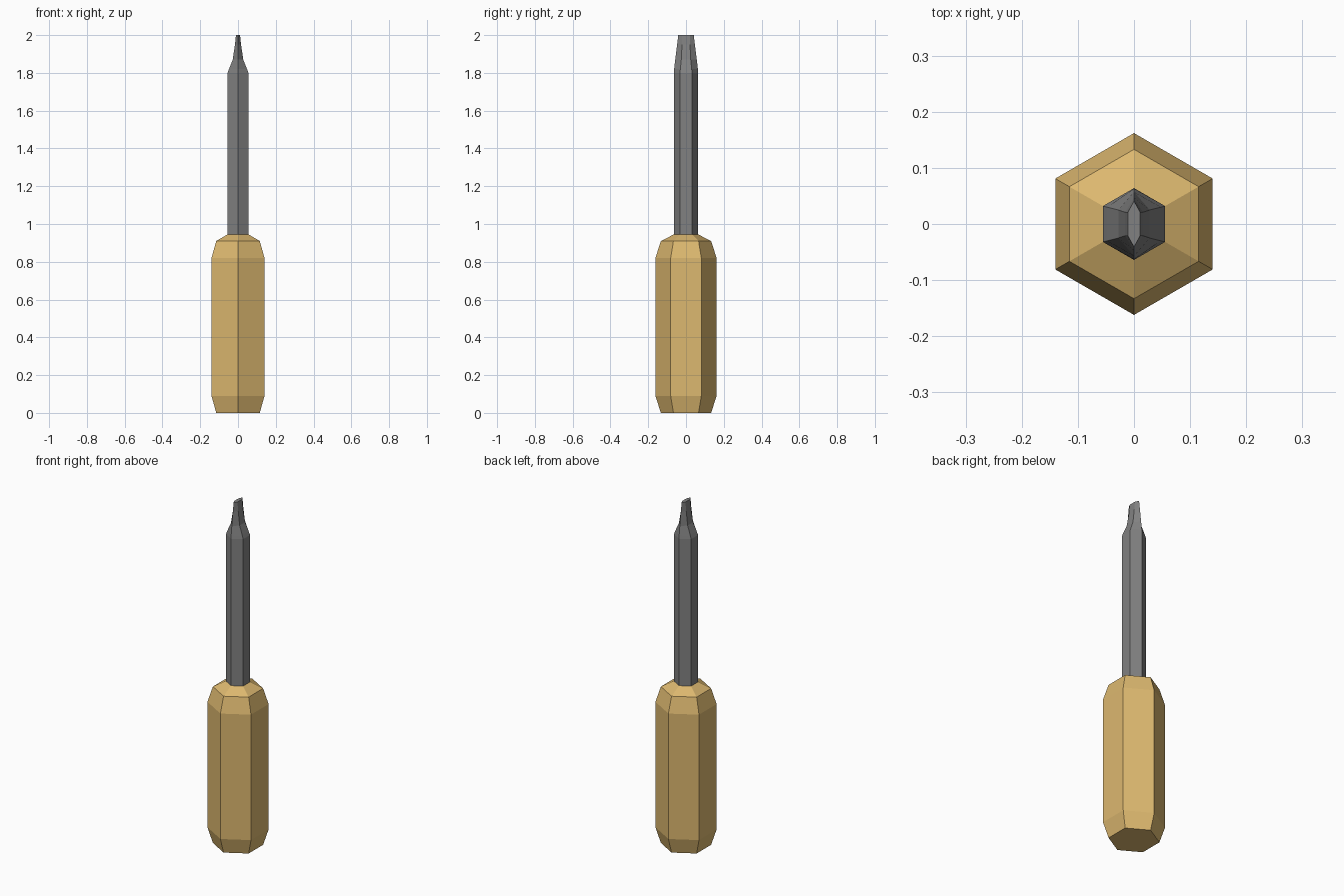
import bpy, bmesh

if "Cube" in bpy.data.objects:
    bpy.data.objects.remove(bpy.data.objects["Cube"])


def hex_loft(name, rings, color=None):
    """Loft six-sided rings given as (z, side half-width x, side half-width y, point y)."""
    bm = bmesh.new()
    loops = []
    for z, x, y, p in rings:
        pts = [(0, -p), (x, -y), (x, y), (0, p), (-x, y), (-x, -y)]
        loops.append([bm.verts.new((px, py, z)) for px, py in pts])
    for a, b in zip(loops, loops[1:]):
        for i in range(6):
            j = (i + 1) % 6
            bm.faces.new((a[i], a[j], b[j], b[i]))
    bm.faces.new(loops[0][::-1])
    bm.faces.new(loops[-1])
    bmesh.ops.recalc_face_normals(bm, faces=bm.faces)
    mesh = bpy.data.meshes.new(name)
    bm.to_mesh(mesh)
    bm.free()
    obj = bpy.data.objects.new(name, mesh)
    bpy.context.collection.objects.link(obj)
    if color:
        mat = bpy.data.materials.new(name + "_color")
        mat.diffuse_color = color
        mat.use_nodes = True
        mat.node_tree.nodes["Principled BSDF"].inputs["Base Color"].default_value = mat.diffuse_color
        mesh.materials.append(mat)
    return obj


def regular(z, r):
    return (z, r * 0.866, r * 0.5, r)


# Chamfered hexagonal handle
hex_loft("handle", [regular(0, 0.133), regular(0.09, 0.162), regular(0.82, 0.162),
                    regular(0.91, 0.133), regular(0.945, 0.064)],
         (0.72, 0.48, 0.16, 1))

# Hexagonal shaft with a concave taper ground into a flat blade tip
hex_loft("shaft", [regular(0.93, 0.064), regular(1.80, 0.064),
                   (1.82, 0.048, 0.030, 0.063),
                   (1.87, 0.028, 0.025, 0.057),
                   (1.95, 0.016, 0.021, 0.047),
                   (2.00, 0.011, 0.021, 0.041)],
         (0.22, 0.22, 0.22, 1))
